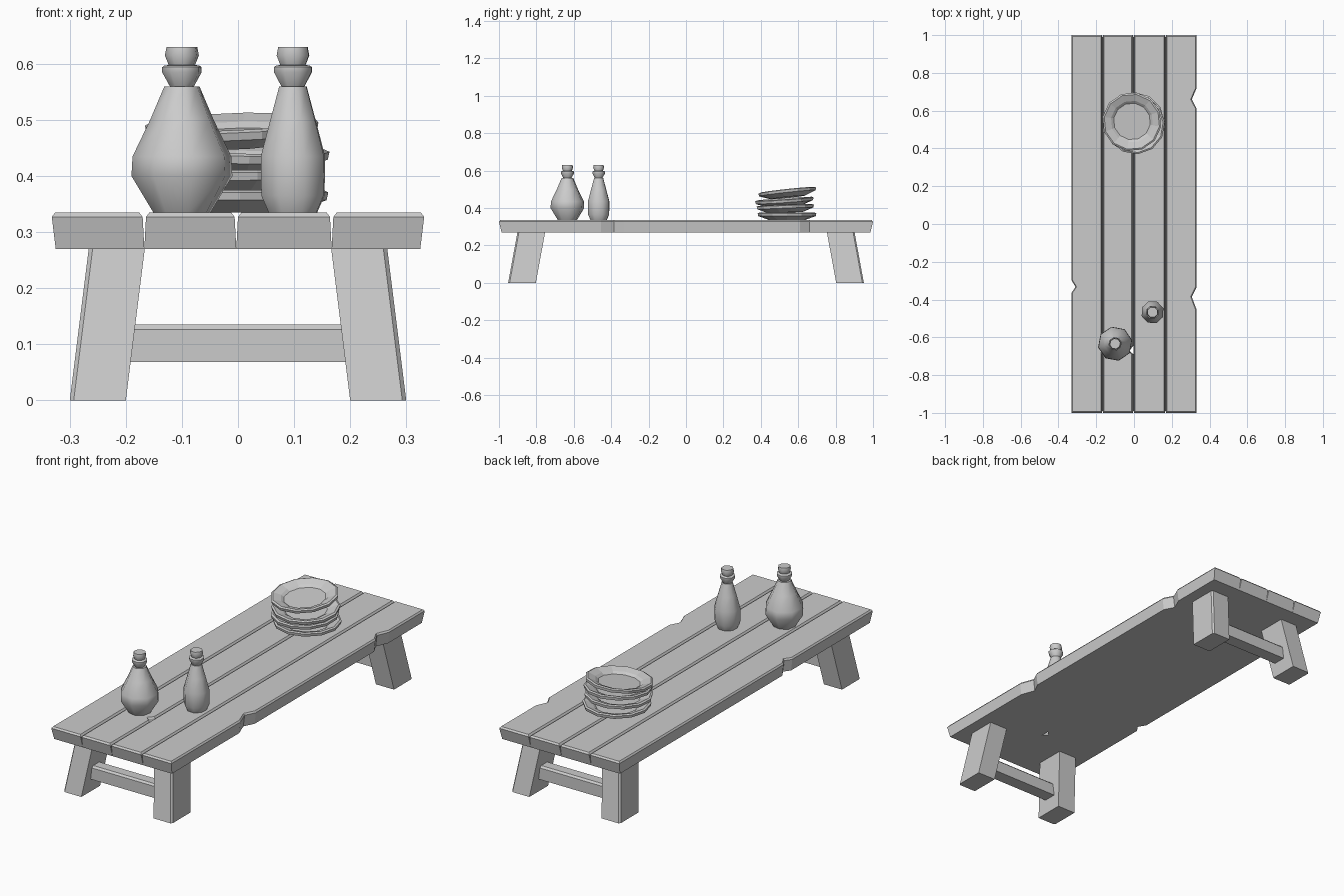
import bpy, math
from mathutils import Matrix, Vector

if "Cube" in bpy.data.objects:
    bpy.data.objects.remove(bpy.data.objects["Cube"])


def make_object(name, verts, faces):
    mesh = bpy.data.meshes.new(name)
    mesh.from_pydata(verts, [], faces)
    mesh.update()
    ob = bpy.data.objects.new(name, mesh)
    bpy.context.collection.objects.link(ob)
    return ob


def loft(name, rings):
    """Join equal-length counter-clockwise rings from bottom to top, capped."""
    n = len(rings[0])
    verts = [p for r in rings for p in r]
    faces = [tuple(range(n - 1, -1, -1)),
             tuple(range(len(verts) - n, len(verts)))]
    for k in range(len(rings) - 1):
        for i in range(n):
            j = (i + 1) % n
            faces.append((k * n + i, k * n + j, (k + 1) * n + j, (k + 1) * n + i))
    return make_object(name, verts, faces)


def lathe(name, profile, sides, loc, rot=(0, 0, 0)):
    rings = [[(r * math.cos(math.tau * i / sides), r * math.sin(math.tau * i / sides), z)
              for i in range(sides)] for r, z in profile]
    ob = loft(name, rings)
    ob.location = loc
    ob.rotation_euler = [math.radians(a) for a in rot]
    return ob


def mirror(ob, x, y):
    m = ob.modifiers.new("mirror", 'MIRROR')
    m.use_axis = (x, y, False)


def plank(name, lefts, rights, left_notches=(), right_notches=()):
    """Plank with chipped edges; notch = (y low, y deep, y high, depth)."""
    rings = []
    for left, right, end, z in zip(lefts, rights, (.986, 1.0, .993), (.27, .327, .335)):
        pts = [(left, -end, z), (right, -end, z)]
        for a, b, c, d in right_notches:
            pts += [(right, a, z), (right - d, b, z), (right, c, z)]
        pts += [(right, end, z), (left, end, z)]
        for a, b, c, d in reversed(left_notches):
            pts += [(left, c, z), (left + d, b, z), (left, a, z)]
        rings.append(pts)
    loft(name, rings)


# Table top: four planks, V grooves between them, chips along the edges
def seam(x, side):
    return (x, x + side * .003, x + side * .009)


outer = (.325, .332, .326)
plank("plank_1", [-v for v in outer], seam(-.167, -1),
      left_notches=[(-.365, -.333, -.296, .022)])
plank("plank_2", seam(-.167, 1), seam(-.003, -1),
      right_notches=[(-.69, -.67, -.645, .022)])
plank("plank_3", seam(-.003, 1), seam(.167, -1))
plank("plank_4", seam(.167, 1), outer,
      right_notches=[(-.455, -.385, -.333, .026), (.61, .66, .72, .026)])

# Splayed legs with a chamfered outer corner
foot = [(.2, .803), (.3, .803), (.3, .943), (.293, .951), (.2, .951)]
leg = loft("legs", [[(x, y, 0) for x, y in foot],
                    [(x - .034, y - .05, .272) for x, y in foot]])
mirror(leg, True, True)

# Stretchers between each pair of legs
section = [(.825, .068), (.89, .068), (.89, .126), (.881, .135), (.834, .135), (.825, .126)]
bar = loft("stretchers", [[(x, y, z) for y, z in section] for x in (-.21, .21)])
mirror(bar, False, True)

# Bottles with two flared collars at the neck
collars = [(.022, .225), (.036, .25), (.036, .259), (.032, .262), (.024, .263),
           (.031, .280), (.028, .295)]
wide = [(.052, 0), (.092, .065), (.090, .10), (.058, .165), (.032, .225)]
slim = [(.046, 0), (.060, .03), (.061, .10), (.043, .165), (.026, .225)]
for name, body, loc, turn in (("wide_bottle", wide, (-.1, -.634, .335), 12),
                              ("slim_bottle", slim, (.098, -.467, .335), 20)):
    ob = lathe(name, body + collars, 8, loc, (0, 0, turn))
    bpy.ops.object.select_all(action='DESELECT')
    ob.select_set(True)
    bpy.context.view_layer.objects.active = ob
    bpy.ops.object.shade_smooth_by_angle(angle=math.radians(50))

# Stack of crooked plates
plate = [(.095, 0), (.154, .022), (.157, .036), (.148, .04), (.112, .028), (.098, .018)]
for i, (loc, rot) in enumerate([((.004, .54, .335), (0, 0, 0)),
                                ((.0, .532, .376), (2, -1, 13)),
                                ((.006, .528, .410), (4, 1, 5)),
                                ((-.010, .545, .457), (5, -4, 20))]):
    ob = lathe("plate_%d" % (i + 1), plate, 12, loc, rot)
